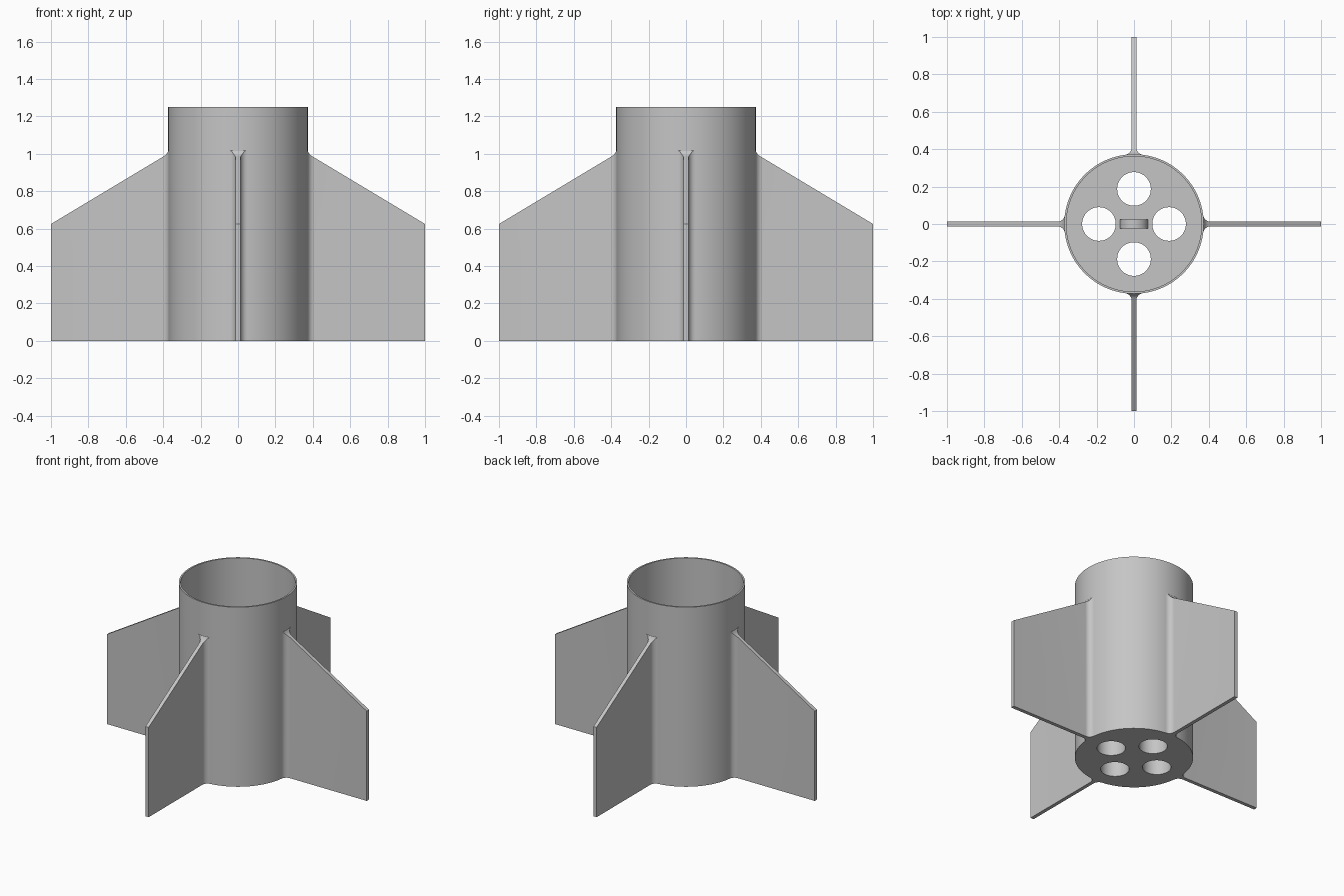
import bpy, bmesh
from math import pi, sin, cos, atan2, sqrt, radians

cube = bpy.data.objects.get("Cube")
if cube:
    bpy.data.objects.remove(cube, do_unlink=True)

OUTER, INNER, HEIGHT = 0.373, 0.362, 1.25
FLOOR = 0.125
HALF = 0.0125     # half the fin thickness
FILLET = 0.04     # fin root fillet radius

grey = bpy.data.materials.new("plain grey")
grey.use_nodes = True
grey.diffuse_color = (0.56, 0.56, 0.56, 1)
grey.node_tree.nodes["Principled BSDF"].inputs["Base Color"].default_value = (0.56, 0.56, 0.56, 1)


def finish(obj):
    obj.data.materials.append(grey)
    bpy.ops.object.select_all(action='DESELECT')
    obj.select_set(True)
    bpy.context.view_layer.objects.active = obj
    bpy.ops.object.shade_smooth_by_angle(angle=radians(30))


def make(name, bm):
    bmesh.ops.recalc_face_normals(bm, faces=bm.faces)
    mesh = bpy.data.meshes.new(name)
    bm.to_mesh(mesh)
    bm.free()
    obj = bpy.data.objects.new(name, mesh)
    bpy.context.collection.objects.link(obj)
    finish(obj)
    return obj


def sweep(bm, rings, closed):
    """Join equal rings of points with quads; cap the ends if open."""
    rows = [[bm.verts.new(p) for p in ring] for ring in rings]
    n = len(rows[0])
    for i in range(len(rows) if closed else len(rows) - 1):
        a, b = rows[i], rows[(i + 1) % len(rows)]
        for j in range(n):
            k = (j + 1) % n
            bm.faces.new((a[j], a[k], b[k], b[j]))
    if not closed:
        bm.faces.new(rows[0])
        bm.faces.new(rows[-1])


# Thin-walled body tube
bm = bmesh.new()
profile = [(INNER, 0), (OUTER, 0), (OUTER, HEIGHT), (INNER, HEIGHT)]
angles = [2 * pi * i / 96 for i in range(96)]
sweep(bm, [[(r * cos(a), r * sin(a), z) for r, z in profile] for a in angles], True)
make("body_tube", bm)

# Thick floor plate with four round holes
bm = bmesh.new()


def circle(cx, cy, radius, count):
    vs = [bm.verts.new((cx + radius * cos(2 * pi * i / count),
                        cy + radius * sin(2 * pi * i / count), 0)) for i in range(count)]
    return [bm.edges.new((vs[i - 1], vs[i])) for i in range(count)]


edges = circle(0, 0, INNER, 96)
for q in range(4):
    edges += circle(0.1875 * cos(q * pi / 2), 0.1875 * sin(q * pi / 2), 0.09, 48)
bmesh.ops.triangle_fill(bm, use_beauty=True, use_dissolve=False, edges=edges)
top = bmesh.ops.extrude_face_region(bm, geom=bm.faces[:], use_keep_orig=True)
bmesh.ops.translate(bm, vec=(0, 0, FLOOR),
                    verts=[v for v in top["geom"] if isinstance(v, bmesh.types.BMVert)])
make("floor_plate", bm)

# Half-ring cord loop standing on the floor
bm = bmesh.new()
section = [(0.055, -0.025), (0.075, -0.025), (0.075, 0.025), (0.055, 0.025)]
sweep(bm, [[(r * cos(a), y, FLOOR - 0.005 + r * sin(a)) for r, y in section]
           for a in [pi * i / 32 for i in range(33)]], False)
make("cord_loop", bm)

# Fins with filleted roots: columns of (radius, half width) from tube to tip
centre_t = HALF + FILLET
centre_r = sqrt((OUTER + FILLET) ** 2 - centre_t ** 2)
start = atan2(-centre_t, -centre_r)
columns = [(INNER + 0.004, centre_t * OUTER / (OUTER + FILLET))]
for i in range(13):
    a = start + (-pi / 2 - start) * i / 12
    columns.append((centre_r + FILLET * cos(a), centre_t + FILLET * sin(a)))
columns.append((1.0, HALF))


def fin_top(r):
    blend = max(0, min(1, (0.392 - r) / 0.02))
    return 0.625 + 0.6 * (1 - r) + 0.015 * blend ** 2


for name, turn in (("left_fin", 0), ("back_fin", 1), ("right_fin", 2), ("front_fin", 3)):
    bm = bmesh.new()
    c, s = cos(turn * pi / 2), sin(turn * pi / 2)
    rings = []
    for r, t in columns:
        z = fin_top(r)
        rings.append([(r * c - w * s, r * s + w * c, h)
                      for w, h in ((-t, 0), (t, 0), (t, z), (-t, z))])
    sweep(bm, rings, False)
    make(name, bm)
